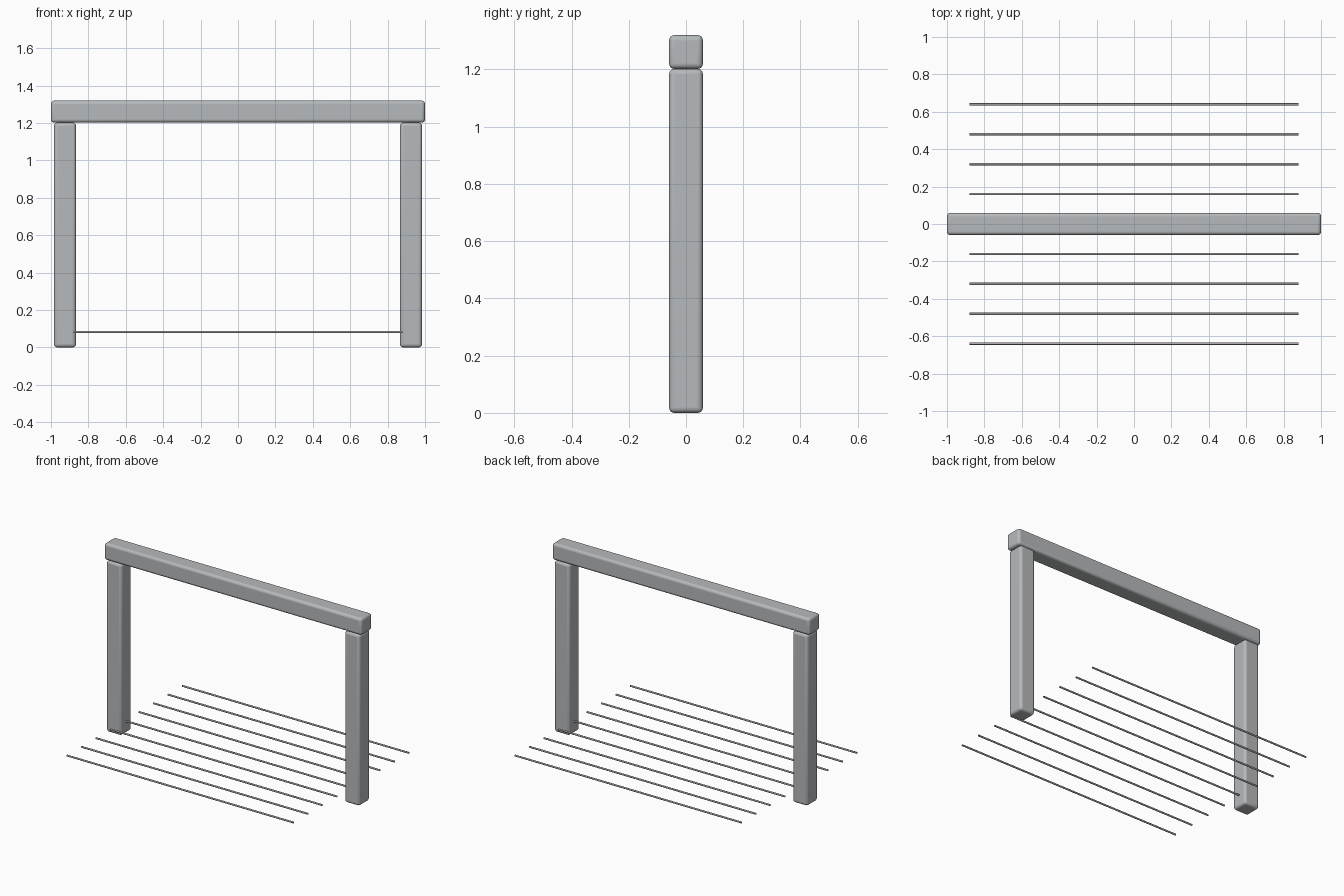
import bpy
import math

cube = bpy.data.objects.get("Cube")
if cube:
    bpy.data.objects.remove(cube, do_unlink=True)


def make_material(name, colour):
    mat = bpy.data.materials.new(name)
    mat.use_nodes = True
    mat.diffuse_color = (*colour, 1)
    mat.node_tree.nodes["Principled BSDF"].inputs["Base Color"].default_value = (*colour, 1)
    return mat


frame_grey = make_material("frame grey", (0.47, 0.49, 0.505))
wire_grey = make_material("wire grey", (0.42, 0.42, 0.41))

THICK = 0.118
BEAM_BOTTOM = 1.202


def rounded_bar(name, location, size):
    """Rectangular bar with softly rounded edges."""
    bpy.ops.mesh.primitive_cube_add(size=1, location=location)
    bar = bpy.context.object
    bar.name = name
    bar.scale = size
    bpy.ops.object.transform_apply(location=False, rotation=False, scale=True)
    bevel = bar.modifiers.new("rounded edges", "BEVEL")
    bevel.width = 0.018
    bevel.segments = 4
    bar.data.materials.append(frame_grey)
    bpy.ops.object.shade_smooth_by_angle(angle=math.radians(35))


# Upright posts and the beam across them
for side, x in (("left", 0.925), ("right", -0.925)):
    rounded_bar(side + "_post", (x, 0, BEAM_BOTTOM / 2), (THICK, THICK, BEAM_BOTTOM))
rounded_bar("top_beam", (0, 0, BEAM_BOTTOM + THICK / 2), (2, THICK, THICK))

# Row of thin open-ended wires, running parallel to the beam
for i in range(9):
    bpy.ops.mesh.primitive_cylinder_add(
        vertices=12, radius=0.006, depth=1.76, end_fill_type='NOTHING',
        location=(0, (i - 4) * 0.16, 0.083), rotation=(0, math.pi / 2, 0))
    wire = bpy.context.object
    wire.name = f"wire_{i + 1}"
    wire.data.materials.append(wire_grey)
    bpy.ops.object.shade_smooth_by_angle(angle=math.radians(40))
